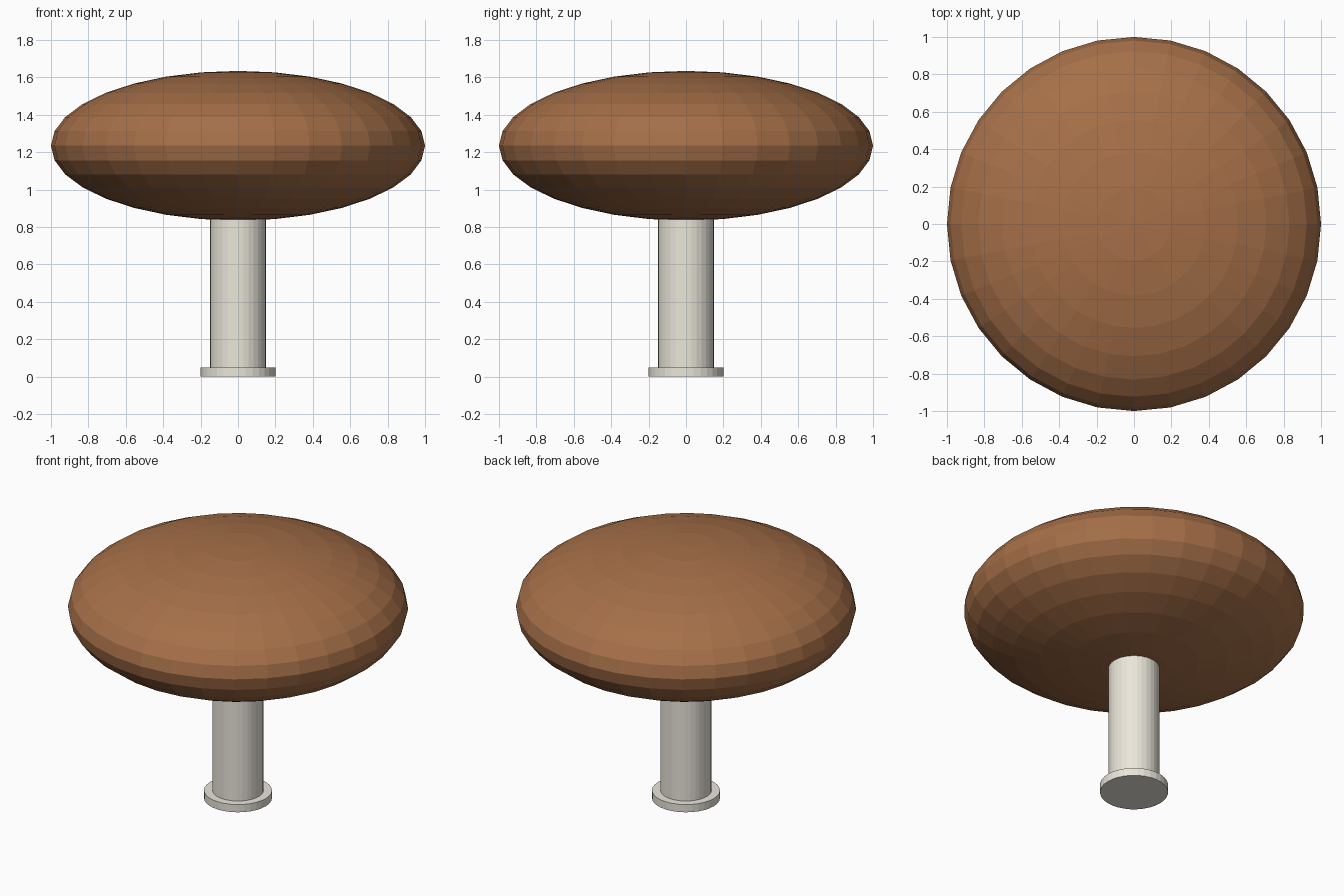
import bpy

if "Cube" in bpy.data.objects:
    bpy.data.objects.remove(bpy.data.objects["Cube"])


def finish(name, color):
    """Name the active object and give it a plain colour."""
    obj = bpy.context.object
    obj.name = name
    mat = bpy.data.materials.new(name + "_colour")
    mat.diffuse_color = (*color, 1)
    mat.use_nodes = True
    mat.node_tree.nodes["Principled BSDF"].inputs["Base Color"].default_value = mat.diffuse_color
    obj.data.materials.append(mat)
    return obj


def cylinder(name, radius, z0, z1, color):
    bpy.ops.mesh.primitive_cylinder_add(
        vertices=32, radius=radius, depth=z1 - z0, location=(0, 0, (z0 + z1) / 2))
    return finish(name, color)


CREAM = (0.82, 0.79, 0.70)
BROWN = (0.38, 0.16, 0.065)

# Foot disc and stem
cylinder("foot", 0.20, 0.0, 0.05, CREAM)
cylinder("stem", 0.15, 0.05, 0.85, CREAM)

# Flattened, faceted cap
bpy.ops.mesh.primitive_uv_sphere_add(
    segments=32, ring_count=16, radius=1, location=(0, 0, 1.235))
cap = finish("cap", BROWN)
cap.scale = (1, 1, 0.4)
bpy.ops.object.transform_apply(location=False, rotation=False, scale=True)
